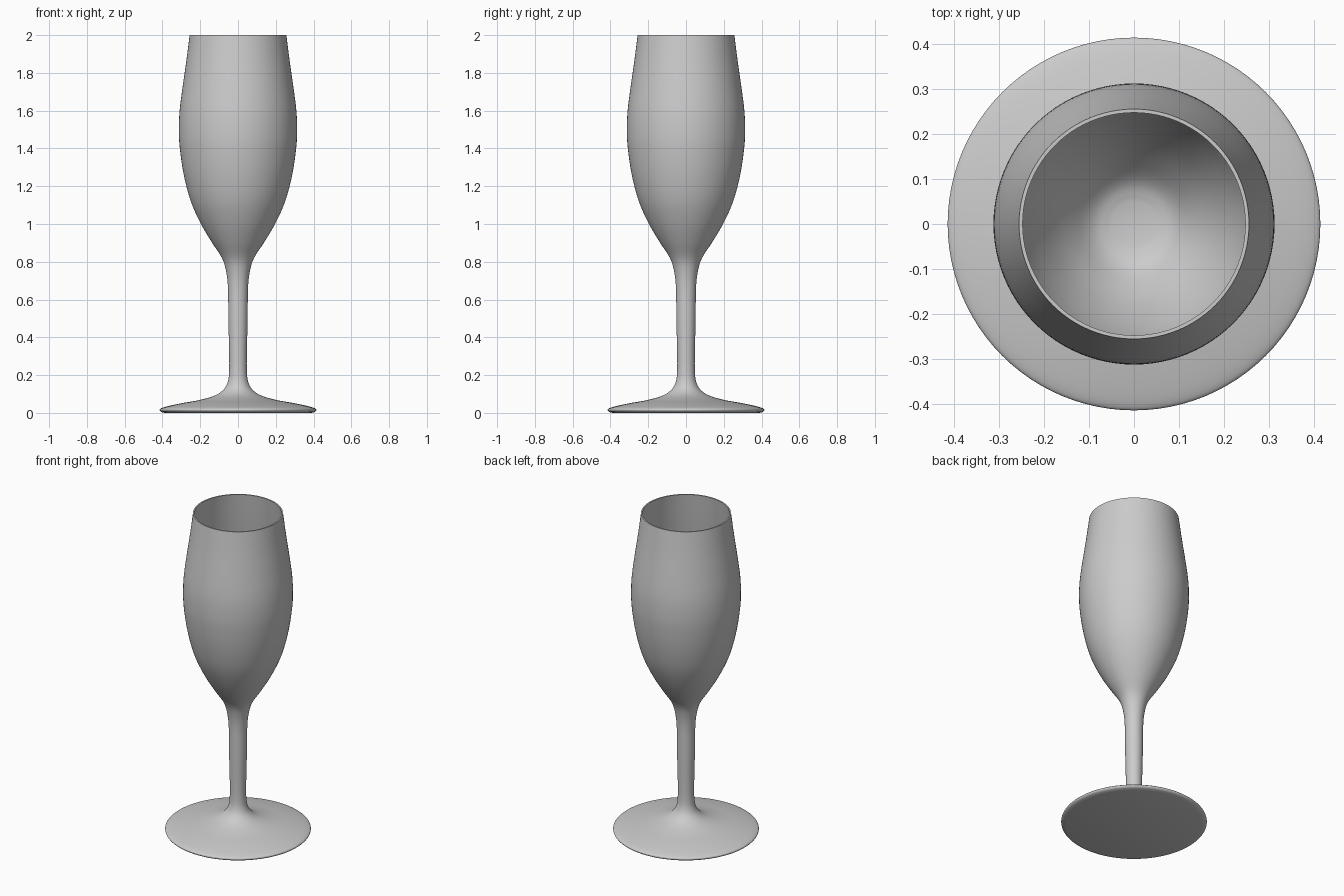
import bpy, bmesh, math
from mathutils import Vector

cube = bpy.data.objects.get("Cube")
if cube:
    bpy.data.objects.remove(cube)

SEGMENTS = 96
STEPS = 4


def smooth_curve(points):
    """Round a (radius, height) outline with a Catmull-Rom spline."""
    pts = [Vector(p) for p in points]
    pts = [2 * pts[0] - pts[1]] + pts + [2 * pts[-1] - pts[-2]]
    out = []
    for a, b, c, d in zip(pts, pts[1:], pts[2:], pts[3:]):
        for i in range(STEPS):
            t = i / STEPS
            out.append(0.5 * (2 * b + (c - a) * t
                              + (2 * a - 5 * b + 4 * c - d) * t ** 2
                              + (3 * b - a - 3 * c + d) * t ** 3))
    return out + [pts[-2]]


def lathe(name, profile, material):
    """Spin a profile that starts and ends on the z axis."""
    bm = bmesh.new()
    verts = [bm.verts.new((p[0], 0, p[1])) for p in profile]
    edges = [bm.edges.new(pair) for pair in zip(verts, verts[1:])]
    bmesh.ops.spin(bm, geom=verts + edges, cent=(0, 0, 0), axis=(0, 0, 1),
                   angle=math.tau, steps=SEGMENTS, use_duplicate=False)
    bmesh.ops.remove_doubles(bm, verts=bm.verts, dist=0.0002)
    bmesh.ops.recalc_face_normals(bm, faces=bm.faces)
    mesh = bpy.data.meshes.new(name)
    bm.to_mesh(mesh)
    bm.free()
    mesh.materials.append(material)
    obj = bpy.data.objects.new(name, mesh)
    bpy.context.collection.objects.link(obj)
    bpy.context.view_layer.objects.active = obj
    obj.select_set(True)
    bpy.ops.object.shade_smooth_by_angle(angle=math.radians(40))
    return obj


grey = bpy.data.materials.new("light_grey")
grey.use_nodes = True
colour = (0.6, 0.6, 0.6, 1)
grey.diffuse_color = colour
grey.node_tree.nodes["Principled BSDF"].inputs["Base Color"].default_value = colour

# Foot, from the flat underside over the rounded edge, then stem and bowl outside
outside = smooth_curve([
    (0.39, 0), (0.408, 0.006), (0.415, 0.016), (0.406, 0.025), (0.37, 0.036),
    (0.3, 0.051), (0.2, 0.069), (0.12, 0.093), (0.075, 0.125), (0.054, 0.165),
    (0.047, 0.22), (0.047, 0.32), (0.051, 0.5), (0.053, 0.66), (0.063, 0.75),
    (0.085, 0.82), (0.14, 0.905), (0.196, 1.0), (0.25, 1.12), (0.287, 1.26),
    (0.308, 1.4), (0.313, 1.5), (0.309, 1.6), (0.294, 1.72), (0.274, 1.86),
    (0.256, 2.0)])

# Bowl inside, from the rim down to the small flat floor
inside = smooth_curve([
    (0.248, 2.0), (0.266, 1.86), (0.286, 1.72), (0.3, 1.6), (0.304, 1.5),
    (0.299, 1.4), (0.278, 1.26), (0.24, 1.12), (0.185, 1.0), (0.13, 0.92),
    (0.09, 0.88), (0.05, 0.865)])

lathe("stemmed_glass", [(0, 0)] + outside + inside + [(0, 0.865)], grey)
